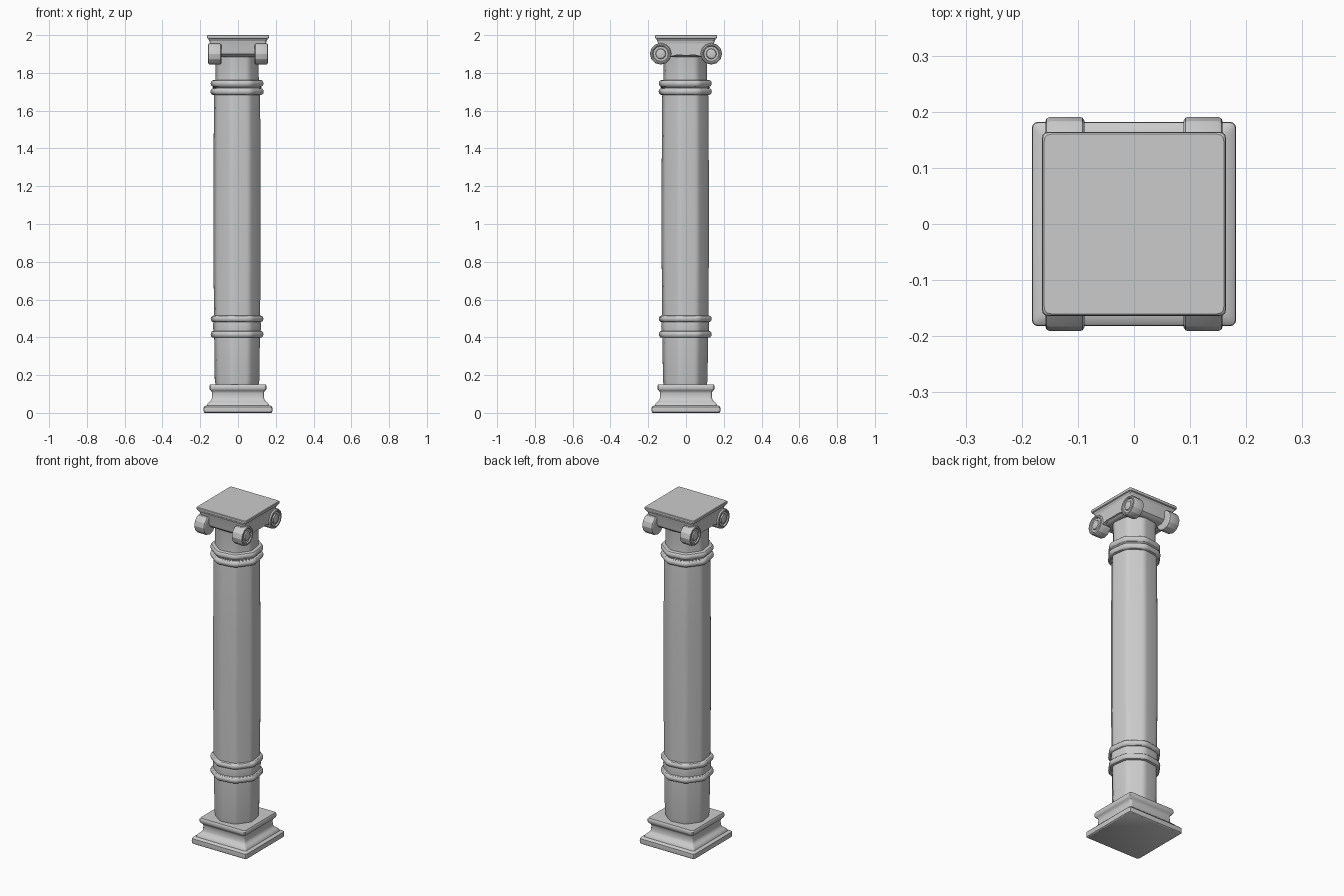
import bpy, bmesh
from math import sin, cos, pi, radians
from mathutils import Vector, Matrix

if "Cube" in bpy.data.objects:
    bpy.data.objects.remove(bpy.data.objects["Cube"])


def finish(name, bm, angle=32):
    bmesh.ops.recalc_face_normals(bm, faces=bm.faces)
    me = bpy.data.meshes.new(name)
    bm.to_mesh(me)
    bm.free()
    ob = bpy.data.objects.new(name, me)
    bpy.context.collection.objects.link(ob)
    bpy.ops.object.select_all(action='DESELECT')
    ob.select_set(True)
    bpy.context.view_layer.objects.active = ob
    bpy.ops.object.shade_smooth_by_angle(angle=radians(angle))
    return ob


def section(sides, radius, start, cut):
    """Polygon whose corners are softened with a short curve."""
    c = [Vector((radius * sin(start + 2 * pi * k / sides),
                 -radius * cos(start + 2 * pi * k / sides))) for k in range(sides)]
    pts = []
    for k in range(sides):
        p = c[k]
        a = p + (c[k - 1] - p).normalized() * cut
        b = p + (c[(k + 1) % sides] - p).normalized() * cut
        for t in (0, 0.33, 0.67, 1):
            pts.append(a * (1 - t) ** 2 + p * 2 * t * (1 - t) + b * t * t)
    return pts


def loft(name, profile, sides, start=0, cut=0.012, centre=(0, 0), matrix=None):
    """Stack sections along z; profile holds (radius, z)."""
    bm = bmesh.new()
    rings = [[bm.verts.new((p.x + centre[0], p.y + centre[1], z))
              for p in section(sides, r, start, cut)] for r, z in profile]
    n = len(rings[0])
    for lo, hi in zip(rings, rings[1:]):
        for i in range(n):
            bm.faces.new((lo[i], lo[(i + 1) % n], hi[(i + 1) % n], hi[i]))
    bm.faces.new(rings[0])
    bm.faces.new(rings[-1])
    if matrix:
        bm.transform(matrix)
    return finish(name, bm)


def square(name, profile, **kw):
    return loft(name, [(w * 2 ** 0.5, z) for w, z in profile], 4, pi / 4, **kw)


def bead(z, r, bulge, h):
    """Half-round moulding points around height z."""
    return [(r + bulge * cos(a), z + h * sin(a))
            for a in [(-90 + 30 * i) * pi / 180 for i in range(7)]]


# Square moulded base
square("base", [(.176, 0), (.181, .004), (.182, .018), (.181, .032), (.176, .037),
                (.164, .04), (.161, .05), (.153, .058), (.143, .066), (.138, .077),
                (.137, .105), (.140, .114), (.147, .120), (.151, .127),
                (.151, .143), (.147, .150)])

# Octagonal shaft, slightly turned, with two pairs of collar rings
turn, off = radians(-14), (-.005, -.004)
loft("shaft", [(.118, .14), (.124, .17), (.127, .4), (.131, .8), (.131, 1.3),
               (.128, 1.68), (.121, 1.76), (.120, 1.85), (.126, 1.92)],
     8, turn, .018, off)
loft("lower_collar", [(.12, .398)] + bead(.416, .132, .015, .018)
     + [(.134, .46)] + bead(.498, .132, .015, .017) + [(.12, .516)],
     8, turn, .022, off)
loft("upper_collar", [(.12, 1.683)] + bead(1.701, .132, .016, .018)
     + [(.138, 1.724)] + bead(1.744, .132, .015, .018) + [(.12, 1.763)],
     8, turn, .022, off)

# Capital block and top slab
square("capital_block", [(.120, 1.885), (.130, 1.889), (.142, 1.900), (.146, 1.915),
                         (.146, 1.950), (.150, 1.962), (.151, 1.978)])
square("top_slab", [(.150, 1.968), (.155, 1.974), (.156, 1.980), (.162, 1.983),
                    (.164, 1.990), (.163, 1.997), (.160, 2.0)])


# Four scrolls: lathed rolls on the x axis with a grooved outer face
def scroll(name, sx, sy):
    prof = [(.050, .088), (.056, .092), (.057, .098), (.057, .150), (.054, .156),
            (.048, .158), (.043, .156), (.040, .150), (.028, .150), (.025, .156),
            (.018, .158), (.004, .159)]
    to_x = Matrix.Rotation(pi / 2 * sx, 4, 'Y')
    loft(name, prof, 12, 0, .001,
         matrix=Matrix.Translation((0, .134 * sy, 1.901)) @ to_x)


# Side bands joining the scrolls, with an arched underside
def band(name, sx):
    half = [(0, 1.893), (.05, 1.894), (.075, 1.888), (.09, 1.876), (.12, 1.88),
            (.16, 1.92), (.155, 1.953), (.135, 1.957), (.09, 1.962), (0, 1.965)]
    outline = half + [(-y, z) for y, z in reversed(half[1:-1])]
    bm = bmesh.new()
    f = bm.faces.new([bm.verts.new((sx * .095, y, z)) for y, z in outline])
    ext = bmesh.ops.extrude_face_region(bm, geom=[f])
    bmesh.ops.translate(bm, vec=(sx * .053, 0, 0),
                        verts=[v for v in ext['geom'] if isinstance(v, bmesh.types.BMVert)])
    finish(name, bm)


for sx, side in ((-1, "left"), (1, "right")):
    band(side + "_scroll_band", sx)
    for sy, end in ((-1, "front"), (1, "back")):
        scroll(f"{end}_{side}_scroll", sx, sy)
